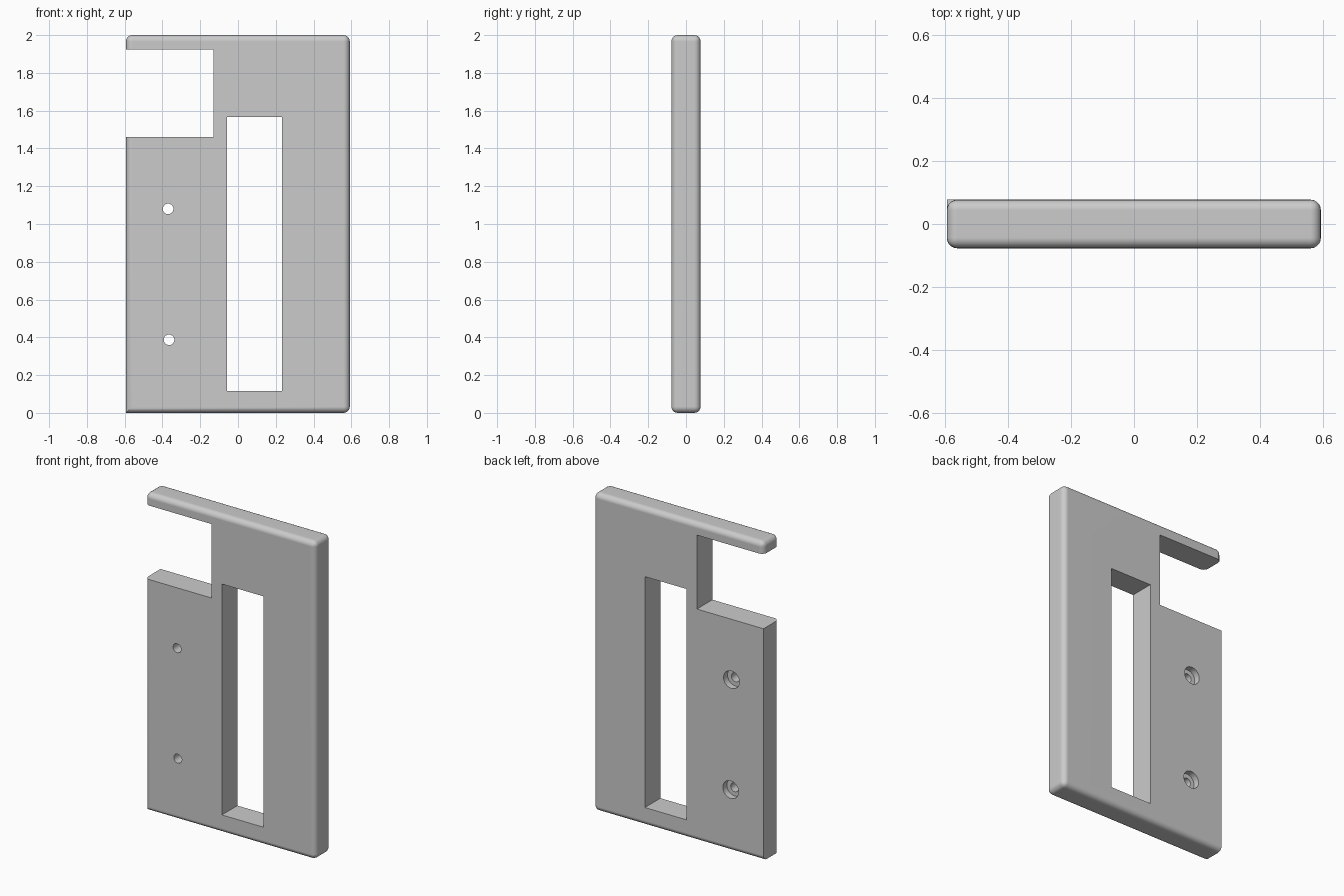
import bpy
import bmesh
from math import pi
from mathutils import Matrix

cube = bpy.data.objects.get("Cube")
if cube:
    bpy.data.objects.remove(cube, do_unlink=True)

LEFT, RIGHT = -0.593, 0.592
HALF = 0.077
HEIGHT = 2.0
NOTCH_X, NOTCH_LOW, NOTCH_HIGH = -0.13, 1.46, 1.925

grey = bpy.data.materials.new("plain grey")
grey.use_nodes = True
colour = (0.6, 0.6, 0.6, 1)
grey.diffuse_color = colour
grey.node_tree.nodes["Principled BSDF"].inputs["Base Color"].default_value = colour


def make_object(name, bm):
    bmesh.ops.recalc_face_normals(bm, faces=bm.faces[:])
    mesh = bpy.data.meshes.new(name)
    bm.to_mesh(mesh)
    bm.free()
    mesh.materials.append(grey)
    obj = bpy.data.objects.new(name, mesh)
    bpy.context.collection.objects.link(obj)
    return obj


# Plate outline with the side notch, extruded front to back
outline = [(LEFT, 0), (RIGHT, 0), (RIGHT, HEIGHT), (LEFT, HEIGHT),
           (LEFT, NOTCH_HIGH), (NOTCH_X, NOTCH_HIGH),
           (NOTCH_X, NOTCH_LOW), (LEFT, NOTCH_LOW)]
bm = bmesh.new()
face = bm.faces.new([bm.verts.new((x, -HALF, z)) for x, z in outline])
ext = bmesh.ops.extrude_face_region(bm, geom=[face])
bmesh.ops.translate(bm, vec=(0, 2 * HALF, 0),
                    verts=[v for v in ext["geom"] if isinstance(v, bmesh.types.BMVert)])
bmesh.ops.recalc_face_normals(bm, faces=bm.faces[:])


def is_rounded(edge):
    a, b = (v.co for v in edge.verts)
    mid = (a + b) / 2

    def on(axis, value):
        return abs(a[axis] - value) < 1e-4 and abs(b[axis] - value) < 1e-4

    if on(2, 0):
        return not on(0, LEFT)          # lower left corner stays square
    if on(2, HEIGHT) or on(0, RIGHT):
        return True
    if on(0, LEFT) and abs(a.z - b.z) > 0.01:
        return mid.z > NOTCH_HIGH or mid.y < 0   # lower rear edge stays sharp
    return False


bmesh.ops.bevel(bm, geom=[e for e in bm.edges if is_rounded(e)], offset=0.033,
                offset_type='OFFSET', segments=5, profile=0.5, affect='EDGES')
plate = make_object("plate", bm)


# Cutters for the slot and the counterbored screw holes
def box_cutter(name, x0, x1, z0, z1):
    bm = bmesh.new()
    bmesh.ops.create_cube(bm, size=1)
    bmesh.ops.scale(bm, vec=(x1 - x0, 0.5, z1 - z0), verts=bm.verts[:])
    bmesh.ops.translate(bm, vec=((x0 + x1) / 2, 0, (z0 + z1) / 2), verts=bm.verts[:])
    return make_object(name, bm)


def round_cutter(name, x, z, radius, y0, y1):
    bm = bmesh.new()
    place = Matrix.Translation((x, (y0 + y1) / 2, z)) @ Matrix.Rotation(pi / 2, 4, 'X')
    bmesh.ops.create_cone(bm, cap_ends=True, segments=32, radius1=radius,
                          radius2=radius, depth=y1 - y0, matrix=place)
    return make_object(name, bm)


cutters = [box_cutter("slot_cutter", -0.058, 0.232, 0.115, 1.567)]
for label, x, z in (("upper", -0.37, 1.08), ("lower", -0.365, 0.387)):
    cutters.append(round_cutter(label + "_hole_cutter", x, z, 0.028, -0.2, 0.2))
    cutters.append(round_cutter(label + "_counterbore_cutter", x, z, 0.055, HALF - 0.04, 0.2))

bpy.context.view_layer.objects.active = plate
plate.select_set(True)
for cutter in cutters:
    mod = plate.modifiers.new(cutter.name, 'BOOLEAN')
    mod.operation = 'DIFFERENCE'
    mod.solver = 'EXACT'
    mod.object = cutter
    bpy.ops.object.modifier_apply(modifier=mod.name)
for cutter in cutters:
    bpy.data.objects.remove(cutter, do_unlink=True)

# Smooth rounding with crisp cut edges and even flat faces
bpy.ops.object.select_all(action='DESELECT')
plate.select_set(True)
bpy.ops.object.shade_smooth_by_angle(angle=pi / 6)
weighted = plate.modifiers.new("even_normals", 'WEIGHTED_NORMAL')
weighted.keep_sharp = True
